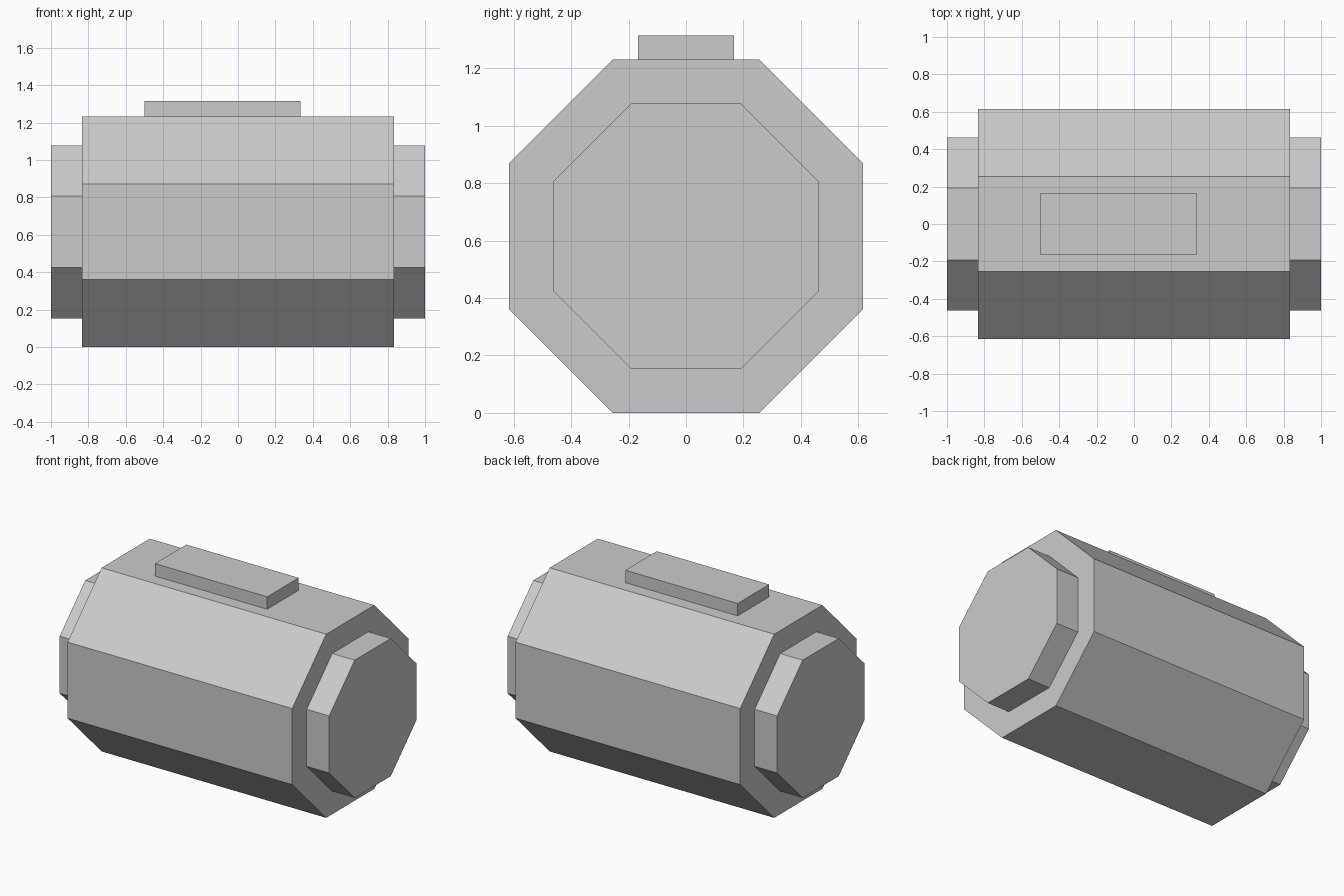
import bpy, bmesh, math
from mathutils import Matrix

if "Cube" in bpy.data.objects:
    bpy.data.objects.remove(bpy.data.objects["Cube"])

grey = bpy.data.materials.new("light_grey")
grey.diffuse_color = (0.6, 0.6, 0.6, 1)
grey.use_nodes = True
grey.node_tree.nodes["Principled BSDF"].inputs["Base Color"].default_value = grey.diffuse_color

R = 2 / 3                                # body corner radius
ZC = R * math.cos(math.pi / 8)           # axis height, flat side on the ground


def finish(name, bm):
    bmesh.ops.recalc_face_normals(bm, faces=bm.faces)
    mesh = bpy.data.meshes.new(name)
    bm.to_mesh(mesh)
    bm.free()
    mesh.materials.append(grey)
    bpy.context.collection.objects.link(bpy.data.objects.new(name, mesh))


def octagon(name, radius, x0, x1):
    """Eight-sided prism lying along x with a flat side down."""
    bm = bmesh.new()
    m = (Matrix.Translation(((x0 + x1) / 2, 0, ZC))
         @ Matrix.Rotation(math.pi / 2, 4, 'Y')
         @ Matrix.Rotation(math.pi / 8, 4, 'Z'))
    bmesh.ops.create_cone(bm, cap_ends=True, segments=8, radius1=radius,
                          radius2=radius, depth=x1 - x0, matrix=m)
    finish(name, bm)


# Main barrel and the two stepped end caps
octagon("barrel", R, -0.8333, 0.8333)
octagon("left_end_cap", 0.5, -1.0, -0.8333)
octagon("right_end_cap", 0.5, 0.8333, 1.0)

# Raised plate on top, set slightly to the left
bm = bmesh.new()
bmesh.ops.create_cube(bm, size=1, matrix=Matrix.Translation((-0.0833, 0, 2 * ZC + 0.0417))
                      @ Matrix.Diagonal((0.8333, 0.3333, 0.0833, 1)))
finish("top_plate", bm)
